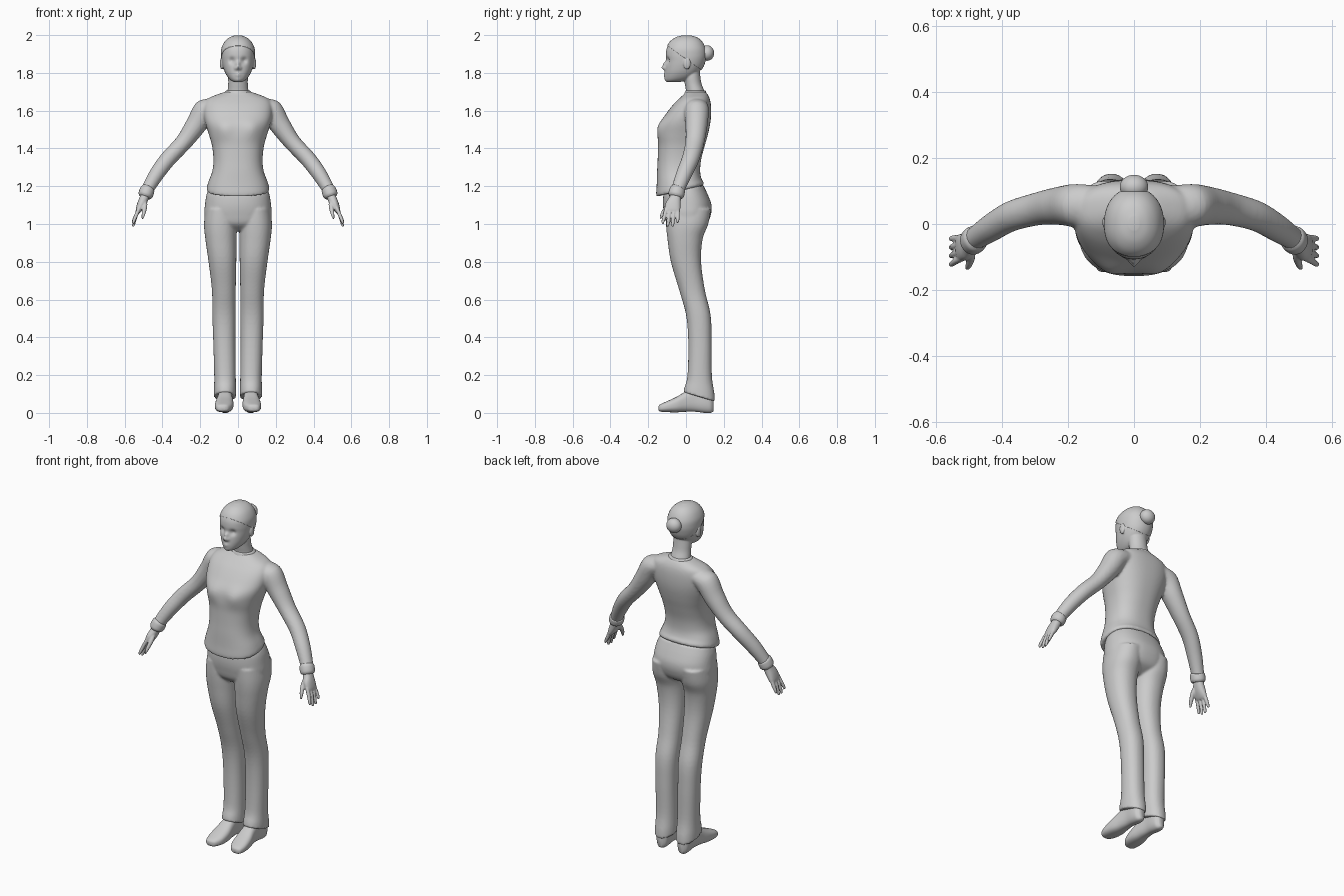
import bpy, bmesh, math
from mathutils import Vector, Matrix


def level(z, x0, x1, y0, y1, tilt=0.0):
    """Horizontal ring spanning x0..x1, y0..y1; tilt raises its back edge."""
    return [Vector(((x0 + x1) / 2, (y0 + y1) / 2, z)),
            Vector(((x1 - x0) / 2, 0, 0)), Vector((0, (y1 - y0) / 2, tilt))]


def body(table):
    """Symmetric rings from rows of z, half width, front y, back y[, tilt]."""
    return [level(r[0], -r[1], r[1], *r[2:]) for r in table]


def limb(points, s):
    """Rings square to a path from rows of x, y, z, radius across, radius in y."""
    ps = [Vector((p[0] * s, p[1], p[2])) for p in points]
    rings = []
    for i, p in enumerate(ps):
        t = (ps[min(i + 1, len(ps) - 1)] - ps[max(i - 1, 0)]).normalized()
        v = Vector((0, 1, 0))
        v = (v - t * v.dot(t)).normalized()
        rings.append([p, v.cross(t) * points[i][3], v * points[i][4]])
    return rings


def loft(bm, rings, power=2.0, seg=40, steps=5):
    """Closed skin over rings, smoothed along the path with a Catmull-Rom spline."""
    fine = []
    for i in range(len(rings) - 1):
        a, b, c, d = (rings[min(max(i + k, 0), len(rings) - 1)] for k in (-1, 0, 1, 2))
        for j in range(steps):
            t = j / steps
            fine.append([0.5 * (2 * q + (r - p) * t + (2 * p - 5 * q + 4 * r - w) * t * t
                                + (3 * q - p - 3 * r + w) * t ** 3)
                         for p, q, r, w in zip(a, b, c, d)])
    fine.append(rings[-1])
    loops = []
    for centre, u, v in fine:
        row = []
        for k in range(seg):
            a = 2 * math.pi * k / seg
            c, s = (math.copysign(abs(f) ** (2 / power), f) for f in (math.cos(a), math.sin(a)))
            row.append(bm.verts.new(centre + u * c + v * s))
        loops.append(row)
    for lo, hi in zip(loops, loops[1:]):
        for k in range(seg):
            bm.faces.new((lo[k], lo[(k + 1) % seg], hi[(k + 1) % seg], hi[k]))
    bm.faces.new(loops[0])
    bm.faces.new(loops[-1])


def ball(bm, centre, size):
    m = Matrix.Translation(centre) @ Matrix.Diagonal((*size, 1))
    bmesh.ops.create_uvsphere(bm, u_segments=32, v_segments=20, radius=1, matrix=m)


def push(bm, spots):
    """Soft sculpting: x, y, z, radius, shift in y; mirrored when x is not 0."""
    for x, y, z, r, dy in spots:
        for s in ((1, -1) if x else (1,)):
            c = Vector((x * s, y, z))
            for v in bm.verts:
                v.co.y += dy * math.exp(-((v.co - c).length / r) ** 2)


def finish(name, bm, voxel=0.0, smooth=4):
    bmesh.ops.recalc_face_normals(bm, faces=bm.faces)
    for f in bm.faces:
        f.smooth = True
    mesh = bpy.data.meshes.new(name)
    bm.to_mesh(mesh)
    bm.free()
    ob = bpy.data.objects.new(name, mesh)
    bpy.context.collection.objects.link(ob)
    if voxel:
        m = ob.modifiers.new("merge", 'REMESH')
        m.mode, m.voxel_size, m.use_smooth_shade = 'VOXEL', voxel, True
        m = ob.modifiers.new("soften", 'SMOOTH')
        m.factor, m.iterations = 0.5, smooth
    return ob


# Head, neck and ears
skull = [(1.752, .022, -.100, -.03), (1.762, .040, -.107, .01), (1.78, .056, -.110, .045),
         (1.805, .070, -.110, .07), (1.835, .080, -.108, .09), (1.865, .086, -.105, .10),
         (1.895, .088, -.107, .105), (1.93, .085, -.102, .10), (1.965, .068, -.083, .082),
         (1.988, .042, -.052, .055), (1.999, .012, -.015, .018)]
bm = bmesh.new()
loft(bm, body(skull), 2.15, 96)
push(bm, [(.033, -.10, 1.865, .016, .013), (0, -.108, 1.85, .011, -.015),
          (0, -.112, 1.828, .012, -.025), (.012, -.11, 1.824, .008, -.007),
          (0, -.11, 1.79, .014, -.008), (0, -.11, 1.763, .015, -.005)])
loft(bm, body([(1.66, .062, -.005, .105), (1.70, .056, .0, .098), (1.74, .052, -.006, .083),
               (1.78, .052, -.012, .076), (1.84, .05, -.01, .07)]))
for s in (1, -1):
    ball(bm, (s * .086, .005, 1.85), (.010, .019, .032))
finish("head", bm, .004, 2)

# Swept-back hair, cut along a sloping hairline
bm = bmesh.new()
loft(bm, body([(z, w + .003, f - .003, b + .004) for z, w, f, b in skull]), 2.15, 64)
cut = bmesh.ops.bisect_plane(bm, geom=bm.verts[:] + bm.edges[:] + bm.faces[:],
                             plane_co=(0, -.1, 1.945), plane_no=(0, .58, .81), clear_inner=True)
bmesh.ops.holes_fill(bm, edges=[e for e in bm.edges if e.is_boundary])
finish("hair", bm)
bm = bmesh.new()
ball(bm, (0, .112, 1.905), (.043, .037, .041))
finish("hair_bun", bm)

# Sweater: torso and sleeves merged
bm = bmesh.new()
loft(bm, body([(1.175, .163, -.155, .092, .03), (1.19, .166, -.158, .095, .028),
               (1.225, .156, -.155, .082, .015), (1.28, .136, -.153, .075), (1.34, .130, -.15, .08),
               (1.41, .137, -.148, .098), (1.47, .153, -.148, .115), (1.53, .172, -.138, .128),
               (1.58, .182, -.108, .133), (1.63, .180, -.07, .132), (1.665, .158, -.035, .125),
               (1.69, .098, -.008, .112), (1.70, .066, -.002, .103)]), 2.4, 64)
push(bm, [(.075, -.14, 1.505, .05, -.014)])
for s in (1, -1):
    loft(bm, limb([(.11, .055, 1.625, .045, .06), (.175, .056, 1.60, .062, .065),
                   (.225, .055, 1.52, .055, .058), (.29, .046, 1.43, .045, .05),
                   (.37, .024, 1.345, .043, .046), (.43, -.01, 1.265, .040, .042),
                   (.475, -.04, 1.19, .034, .036), (.485, -.047, 1.165, .033, .036)], s))
finish("sweater", bm, .007, 5)

# Collar band
bm = bmesh.new()
loft(bm, body([(1.68, .075, -.012, .112), (1.698, .069, -.006, .107), (1.706, .062, -.002, .103)]))
finish("collar", bm)

# Trousers: hips and flared legs merged
bm = bmesh.new()
loft(bm, body([(1.185, .156, -.112, .092, .02), (1.15, .168, -.12, .118), (1.10, .175, -.122, .135),
               (1.05, .178, -.115, .132), (1.0, .165, -.10, .108), (.965, .10, -.06, .05)]), 2.3, 64)
for s in (1, -1):
    rows = [(1.08, .005, .172, -.108, .132), (1.0, .004, .180, -.106, .118),
            (.92, .008, .173, -.098, .088), (.8, .009, .156, -.08, .08),
            (.65, .012, .138, -.036, .10), (.52, .012, .136, .0, .13),
            (.38, .014, .131, .012, .136), (.2, .012, .126, .008, .137),
            (.12, .010, .127, -.008, .150, -.015), (.085, .010, .127, -.014, .153, -.025)]
    loft(bm, [level(r[0], *sorted((s * r[1], s * r[2])), *r[3:]) for r in rows], 2.2)
finish("trousers", bm, .007, 3)

# Paired cuffs, hands and shoes
for s, side in ((1, "left"), (-1, "right")):
    bm = bmesh.new()
    loft(bm, limb([(.476, -.041, 1.188, .034, .036), (.480, -.045, 1.18, .039, .041),
                   (.489, -.052, 1.155, .039, .042), (.493, -.055, 1.143, .032, .035)], s))
    finish(side + "_cuff", bm)

    bm = bmesh.new()
    loft(bm, limb([(.483, -.047, 1.18, .024, .027), (.496, -.056, 1.14, .024, .030),
                   (.511, -.068, 1.105, .023, .040), (.525, -.072, 1.075, .017, .041),
                   (.532, -.074, 1.06, .010, .036)], s), 2.3)
    for y, tip, end in ((-.104, -.122, 1.0), (-.083, -.096, .985), (-.062, -.070, .985),
                        (-.042, -.044, 1.005)):
        loft(bm, limb([(.522, y, 1.085, .010, .010), (.540, (y + tip) / 2, 1.045, .010, .010),
                       (.553, tip, end + .012, .008, .008), (.555, tip, end, .004, .004)], s), seg=16)
    loft(bm, limb([(.497, -.066, 1.135, .014, .014), (.493, -.098, 1.095, .013, .013),
                   (.500, -.124, 1.055, .010, .010), (.506, -.136, 1.028, .005, .005)], s), seg=16)
    finish(side + "_hand", bm, .004, 2)

    bm = bmesh.new()
    shoe = [(-.145, .016, .014, .036, .083), (-.135, .032, .007, .046, .081),
            (-.10, .046, .004, .062, .076), (-.05, .048, .003, .085, .072),
            (.0, .041, .006, .115, .069), (.05, .036, .006, .14, .068),
            (.10, .037, .0, .14, .068), (.13, .032, .0, .12, .068), (.146, .016, .008, .10, .068)]
    loft(bm, [[Vector((s * x, y, (lo + hi) / 2)), Vector((w, 0, 0)), Vector((0, 0, (hi - lo) / 2))]
              for y, w, lo, hi, x in shoe], 2.6)
    finish(side + "_shoe", bm)
